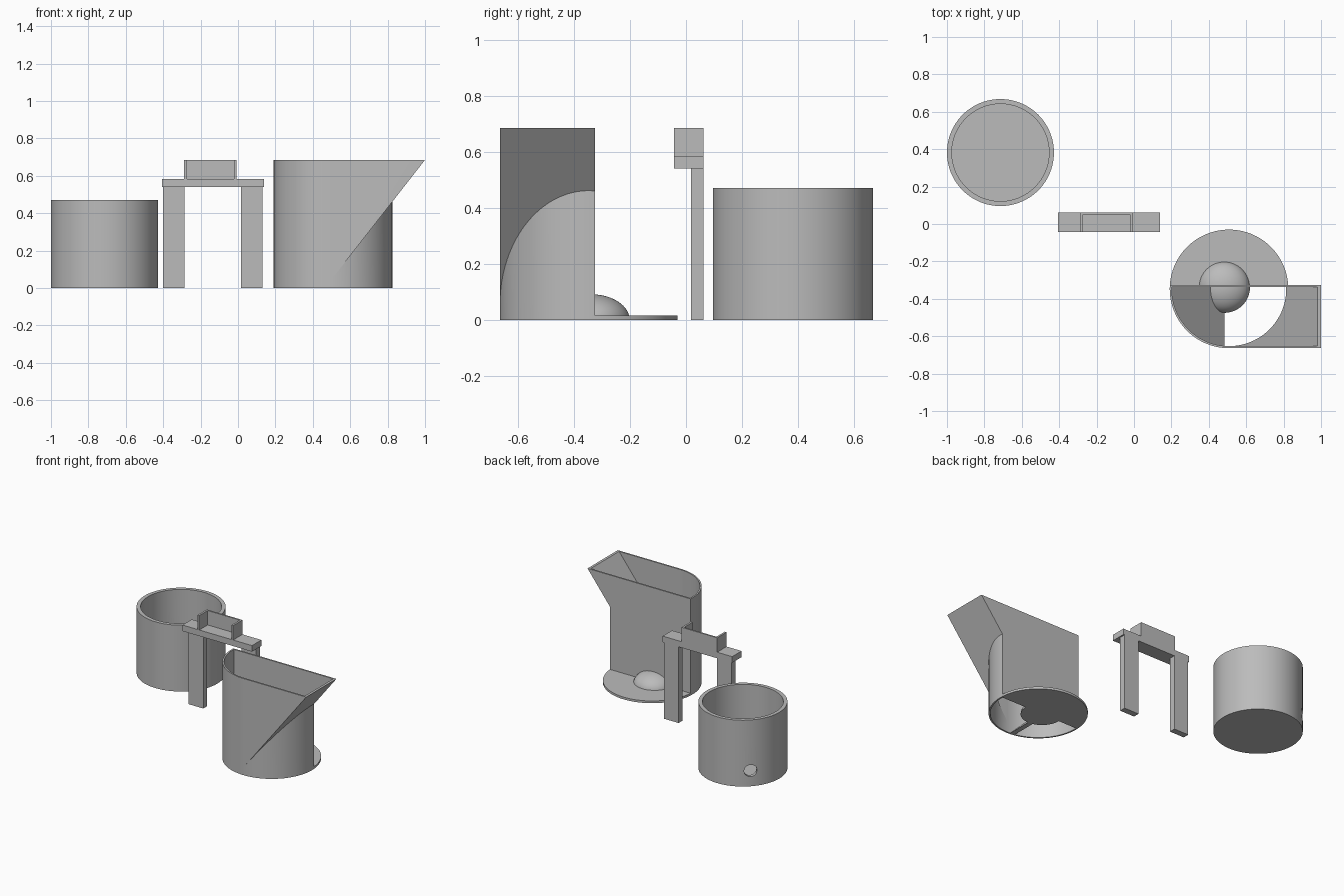
import bpy, bmesh, math
from mathutils import Matrix, Vector

cube = bpy.data.objects.get("Cube")
if cube:
    bpy.data.objects.remove(cube, do_unlink=True)

grey = bpy.data.materials.new("plain grey")
grey.use_nodes = True
GREY = (0.5, 0.5, 0.5, 1)
grey.diffuse_color = GREY
grey.node_tree.nodes["Principled BSDF"].inputs["Base Color"].default_value = GREY


def add(name, bm):
    bmesh.ops.recalc_face_normals(bm, faces=bm.faces)
    me = bpy.data.meshes.new(name)
    bm.to_mesh(me)
    bm.free()
    me.materials.append(grey)
    ob = bpy.data.objects.new(name, me)
    bpy.context.collection.objects.link(ob)
    return ob


def prism(name, pts, direction):
    """Extrude a flat outline along a direction."""
    bm = bmesh.new()
    face = bm.faces.new([bm.verts.new(p) for p in pts])
    new = bmesh.ops.extrude_face_region(bm, geom=[face])["geom"]
    verts = [v for v in new if isinstance(v, bmesh.types.BMVert)]
    bmesh.ops.translate(bm, vec=Vector(direction), verts=verts)
    return add(name, bm)


def box(name, x0, x1, y0, y1, z0, z1):
    pts = [(x0, y0, z0), (x1, y0, z0), (x1, y1, z0), (x0, y1, z0)]
    return prism(name, pts, (0, 0, z1 - z0))


def cylinder(name, x, y, r, z0, z1):
    bm = bmesh.new()
    bmesh.ops.create_cone(bm, cap_ends=True, segments=96, radius1=r, radius2=r, depth=z1 - z0,
                          matrix=Matrix.Translation((x, y, (z0 + z1) / 2)))
    return add(name, bm)


def boolean(target, tool, operation):
    mod = target.modifiers.new("cut", "BOOLEAN")
    mod.operation, mod.object, mod.solver = operation, tool, "EXACT"
    select(target)
    bpy.ops.object.modifier_apply(modifier=mod.name)
    bpy.data.objects.remove(tool, do_unlink=True)


def select(ob):
    bpy.ops.object.select_all(action="DESELECT")
    ob.select_set(True)
    bpy.context.view_layer.objects.active = ob


def smooth(ob):
    select(ob)
    bpy.ops.object.shade_smooth_by_angle(angle=math.radians(30))


# Round bucket with a drain hole near the floor
BX, BY, BR, BH = -0.714, 0.382, 0.286, 0.47
bucket = cylinder("bucket", BX, BY, BR, 0, BH)
boolean(bucket, cylinder("bucket_cutter", BX, BY, BR - 0.026, 0.025, BH + 0.1), "DIFFERENCE")
drain = cylinder("drain_cutter", 0, 0, 0.042, -0.06, 0.06)
out = Vector((-1, 1, 0)).normalized()
drain.matrix_world = (Matrix.Translation(Vector((BX, BY, 0.11)) + out * BR)
                      @ out.to_track_quat("Z", "Y").to_matrix().to_4x4())
bpy.context.view_layer.update()
boolean(bucket, drain, "DIFFERENCE")
smooth(bucket)

# Stand: two legs, a beam and an open-fronted holder on top
YF, YB = -0.043, 0.062
for side, x in (("right", -0.40), ("left", 0.015)):
    box(side + "_leg", x, x + 0.115, 0.018, YB, 0, 0.54)
box("beam", -0.406, 0.14, YF, YB, 0.54, 0.583)
for side, x in (("right", -0.288), ("left", -0.022)):
    box(side + "_holder_wall", x, x + 0.014, YF, YB, 0.583, 0.685)
box("holder_back", -0.274, -0.022, YB - 0.011, YB, 0.583, 0.685)

# Hopper: half-round shell with a sloped spout
CX, CY, R, H = 0.508, -0.347, 0.317, 0.685
WALL, BACK, SLOPE = 0.011, -0.325, 1.28


def half_round(r, y, z, front=True):
    """Part of a circle in front of or behind the line at y."""
    a = math.asin((y - CY) / r)
    start, end = (math.pi - a, 2 * math.pi + a) if front else (a, math.pi - a)
    # keep a vertex exactly at the foremost or rearmost point
    n = 64
    angles = [start + (end - start) * i / n for i in range(n + 1)]
    return [(CX + r * math.cos(t), CY + r * math.sin(t), z) for t in angles]


def spout(name, tip, top, y0, y1):
    """Wedge whose underside slopes down to the middle of the shell."""
    low = H - (tip - CX) * SLOPE
    pts = [(CX, y0, low), (tip + (top - H) / SLOPE, y0, top), (CX, y0, top)]
    return prism(name, pts, (0, y1 - y0, 0))


hopper = prism("hopper", half_round(R, BACK, 0), (0, 0, H))
boolean(hopper, spout("spout", 1.0, H, CY - R, BACK), "UNION")
inner = half_round(R - WALL, BACK - WALL, -0.1)
boolean(hopper, prism("hopper_cutter", inner, (0, 0, H + 0.2)), "DIFFERENCE")
boolean(hopper, spout("spout_cutter", 0.982, H + 0.1, CY - R + WALL, BACK - WALL), "DIFFERENCE")
smooth(hopper)

# Inner ramp leading down to the open quarter of the floor
RX, LEFT = 0.485, 0.16
rise = RX - LEFT
ramp = prism("inner_ramp", [(RX, -0.7, 0), (LEFT, -0.7, rise), (LEFT, -0.7, rise - 0.035),
                            (RX - 0.035, -0.7, 0)], (0, 0.7 + BACK - 0.005, 0))
trim = prism("ramp_trim", half_round(R - 0.005, BACK - 0.005, -0.1), (0, 0, H))
boolean(ramp, trim, "INTERSECT")

# Tray behind the hopper and the low dome in its middle
tray = prism("tray", half_round(R, BACK - WALL, 0, front=False), (0, 0, 0.016))
smooth(tray)
bm = bmesh.new()
bmesh.ops.create_uvsphere(bm, u_segments=64, v_segments=32, radius=1)
cut = bmesh.ops.bisect_plane(bm, geom=bm.verts[:] + bm.edges[:] + bm.faces[:], dist=1e-5,
                             plane_co=(0, 0, 0), plane_no=(0, 0, -1), clear_outer=True)
bmesh.ops.holes_fill(bm, edges=[e for e in bm.edges if e.is_boundary])
bmesh.ops.transform(bm, verts=bm.verts, matrix=Matrix.Translation((0.483, -0.338, 0))
                    @ Matrix.Diagonal((0.137, 0.137, 0.091, 1)))
smooth(add("dome", bm))
